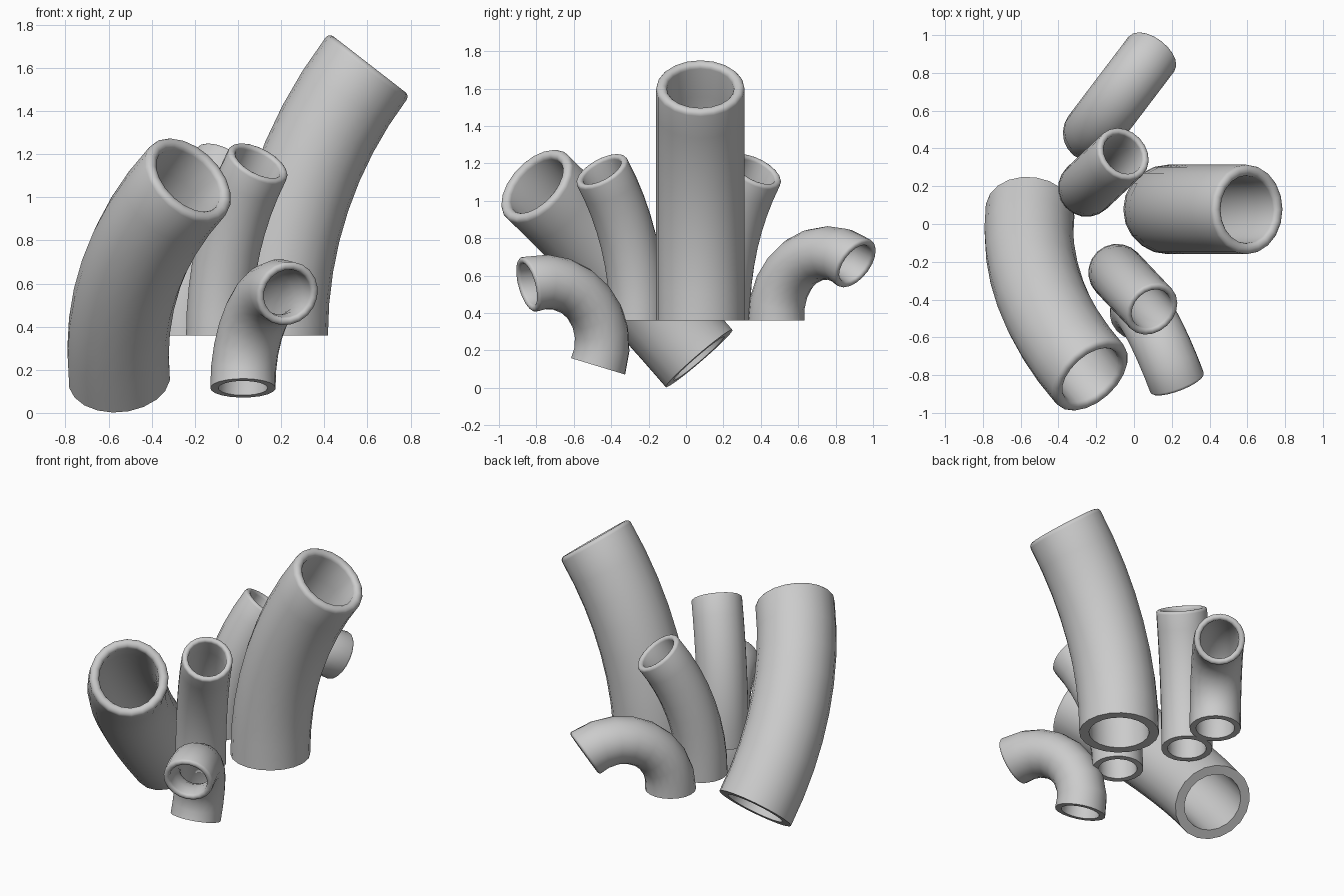
import bpy, bmesh, math
from mathutils import Vector

if "Cube" in bpy.data.objects:
    bpy.data.objects.remove(bpy.data.objects["Cube"])

SIDES, SEGS, RIM = 20, 8, 7


def bent_tube(name, base, axis, end, r, squeeze=0.0):
    """Hollow tube swept on a circular arc; flat base, rounded rim at the far end."""
    base, d0, end = Vector(base), Vector(axis).normalized(), Vector(end)
    chord = end - base
    along = chord.dot(d0)
    side = chord - d0 * along
    bend = 2 * math.atan2(side.length, along)
    radius = chord.length / (2 * math.sin(bend / 2))
    s = side.normalized()
    b = d0.cross(s)
    ri = r * 0.755
    mid, half = (r + ri) / 2, (r - ri) / 2
    h = half * 0.9

    # closed wall profile: (position along arc, radius, offset along the tangent)
    last = 1 - h / (radius * bend)
    prof = [(last * i / SEGS, r, 0) for i in range(SEGS)]
    prof += [(1, mid + half * math.cos(math.pi * k / RIM),
              h * math.sin(math.pi * k / RIM) - h) for k in range(RIM + 1)]
    prof += [(last * i / SEGS, ri, 0) for i in reversed(range(SEGS))]

    bm = bmesh.new()
    rings = []
    for t, rad, off in prof:
        p = bend * t
        tan = d0 * math.cos(p) + s * math.sin(p)
        nor = s * math.cos(p) - d0 * math.sin(p)
        bulge = squeeze * math.sin(math.pi * t)
        c = base + d0 * radius * math.sin(p) + s * radius * (1 - math.cos(p))
        c += tan * off - nor * bulge * r
        ring = []
        for k in range(SIDES):
            a = math.tau * k / SIDES
            ring.append(bm.verts.new(
                c + nor * rad * math.cos(a) * (1 - bulge) + b * rad * math.sin(a)))
        rings.append(ring)
    for i, ring in enumerate(rings):
        nxt = rings[(i + 1) % len(rings)]
        for k in range(SIDES):
            j = (k + 1) % SIDES
            bm.faces.new((ring[k], ring[j], nxt[j], nxt[k]))
    bmesh.ops.recalc_face_normals(bm, faces=bm.faces)
    me = bpy.data.meshes.new(name)
    bm.to_mesh(me)
    bm.free()
    ob = bpy.data.objects.new(name, me)
    bpy.context.collection.objects.link(ob)
    bpy.ops.object.select_all(action='DESELECT')
    ob.select_set(True)
    bpy.context.view_layer.objects.active = ob
    bpy.ops.object.shade_smooth_by_angle(angle=math.radians(50))


UP = (0, 0, 1)
# two large tubes
bent_tube("large_tube_right", (0.18, 0.077, 0.36), UP, (0.61, 0.077, 1.617), 0.237)
bent_tube("large_tube_left", (-0.55, 0.07, 0.157), (-0.08, -0.65, 0.755),
          (-0.22, -0.81, 1.09), 0.237)
# two slim upright tubes
bent_tube("slim_tube_back", (-0.25, 0.19, 0.36), UP, (-0.053, 0.375, 1.165), 0.152)
bent_tube("slim_tube_front", (-0.09, -0.257, 0.36), UP, (0.097, -0.455, 1.165), 0.152)
# two strongly bent elbow tubes
bent_tube("elbow_tube_back", (-0.225, 0.482, 0.36), UP, (0.1, 0.91, 0.66), 0.152, 0.08)
bent_tube("elbow_tube_front", (0.023, -0.47, 0.115), (0, 0.29, 0.957),
          (0.232, -0.85, 0.55), 0.152, 0.08)
